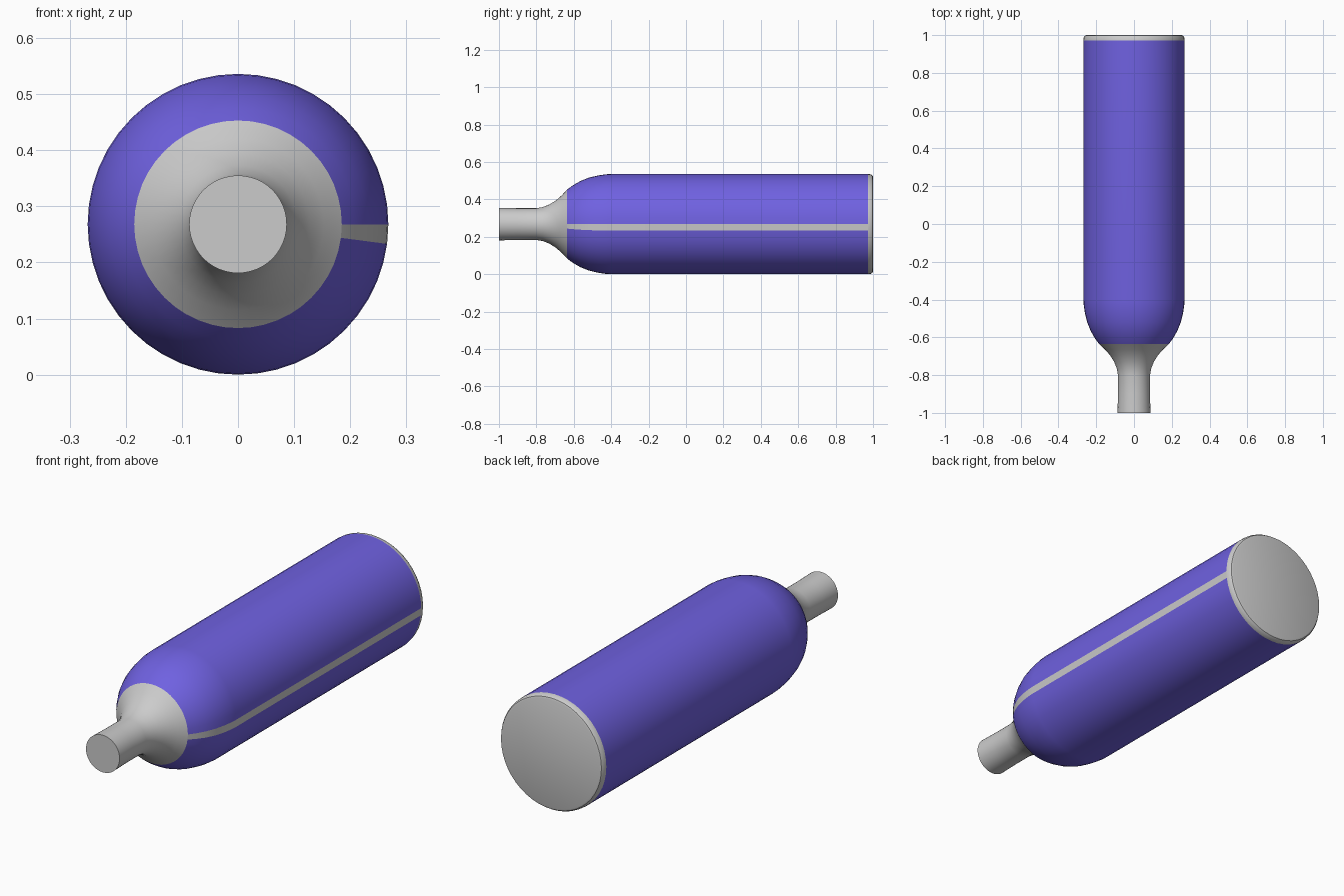
import bpy, bmesh, math

if "Cube" in bpy.data.objects:
    bpy.data.objects.remove(bpy.data.objects["Cube"])

R, SEGMENTS = 0.268, 48
STEP = 2 * math.pi / SEGMENTS


def lathe(name, profile, first=0, count=SEGMENTS, cap_start=False, cap_end=False, color=None):
    """Revolve (y, radius) points around the lengthwise axis, over a range of segments."""
    bm = bmesh.new()
    closed = count == SEGMENTS
    n = count if closed else count + 1
    rings = []
    for y, r in profile:
        angles = [(first + i) * STEP for i in range(n)]
        rings.append([bm.verts.new((r * math.cos(a), y, R + r * math.sin(a))) for a in angles])
    for a, b in zip(rings, rings[1:]):
        for i in range(count):
            j = (i + 1) % n
            bm.faces.new((a[i], b[i], b[j], a[j]))
    if cap_start:
        bm.faces.new(rings[0])
    if cap_end:
        bm.faces.new(rings[-1][::-1])
    mesh = bpy.data.meshes.new(name)
    bm.to_mesh(mesh)
    bm.free()
    obj = bpy.data.objects.new(name, mesh)
    bpy.context.collection.objects.link(obj)
    if color:
        mat = bpy.data.materials.new(name)
        mat.diffuse_color = color
        mat.use_nodes = True
        mat.node_tree.nodes["Principled BSDF"].inputs["Base Color"].default_value = mat.diffuse_color
        mesh.materials.append(mat)
    bpy.ops.object.select_all(action='DESELECT')
    obj.select_set(True)
    bpy.context.view_layer.objects.active = obj
    bpy.ops.object.shade_smooth_by_angle(angle=math.radians(35))
    return obj


# Neck: straight tube flaring into the shoulder
neck = [(-1.0, 0.087), (-0.9, 0.085), (-0.8, 0.085), (-0.765, 0.091), (-0.73, 0.105),
        (-0.695, 0.127), (-0.665, 0.153), (-0.635, 0.185)]
lathe("neck", neck, cap_start=True)

# Coloured sleeve: rounded shoulder and long barrel, open along one segment
sleeve = [(-0.635, 0.185), (-0.605, 0.207), (-0.565, 0.230), (-0.52, 0.248),
          (-0.47, 0.260), (-0.43, 0.266), (-0.4, R), (0.972, R)]
lathe("sleeve", sleeve, count=SEGMENTS - 1, color=(0.16, 0.12, 0.75, 1))

# Bare grey seam in the sleeve's gap
lathe("seam_strip", sleeve, first=-1, count=1)

# Base: small rounded rim and flat end
base = [(0.972, R), (0.988, 0.266), (0.997, 0.260), (1.0, 0.252)]
lathe("base", base, cap_end=True)
